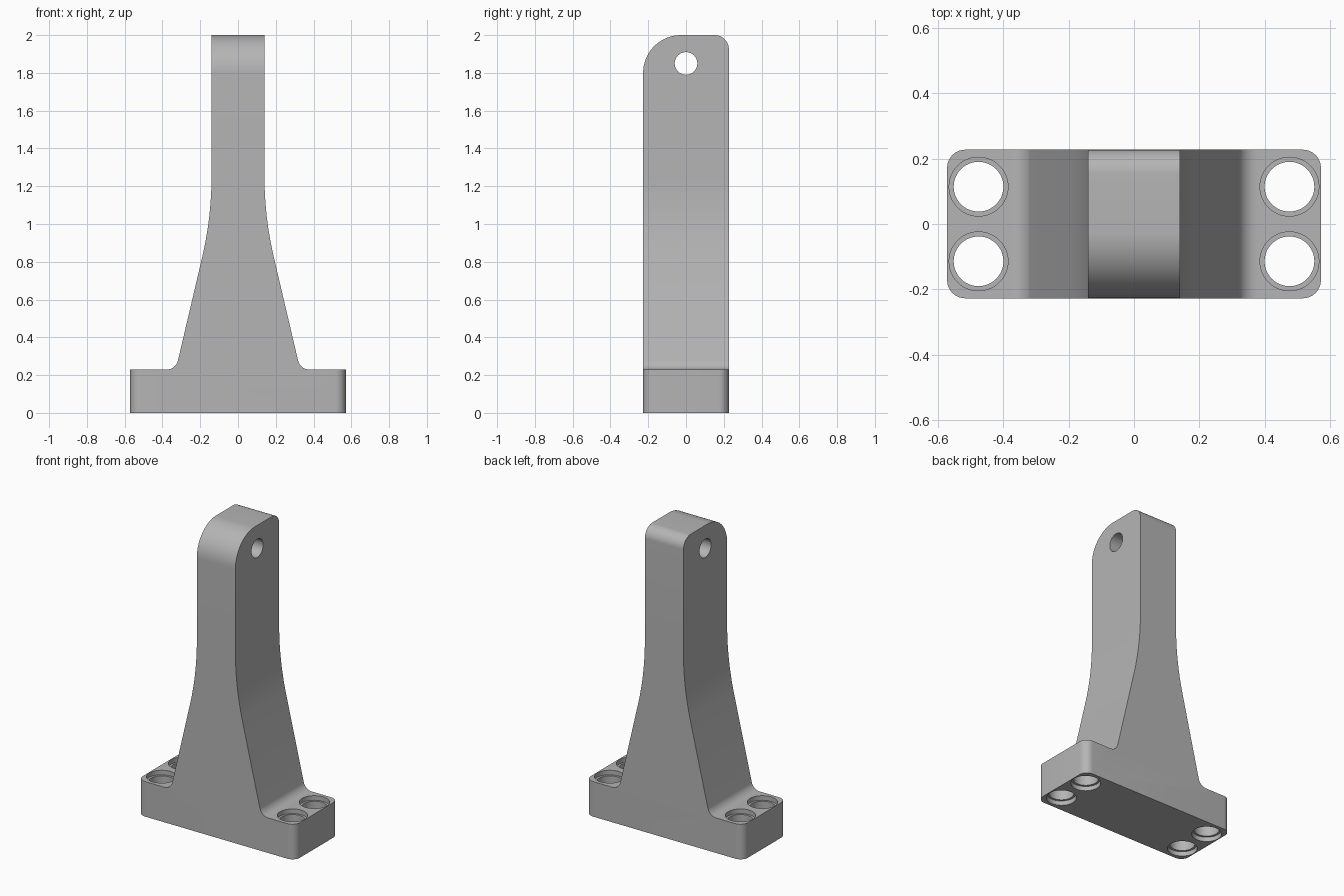
import bpy, bmesh, math
from mathutils import Vector

cube = bpy.data.objects.get("Cube")
if cube:
    bpy.data.objects.remove(cube, do_unlink=True)

HALF_W, HALF_D, BASE_H, TOP = 0.571, 0.227, 0.23, 2.0
NECK, FOOT = 0.14, 0.329          # half widths of the column, top and foot

# One grey for the whole bracket
grey = bpy.data.materials.new("grey metal")
grey.use_nodes = True
colour = (0.46, 0.46, 0.46, 1)
grey.diffuse_color = colour
grey.node_tree.nodes["Principled BSDF"].inputs["Base Color"].default_value = colour


def fillet(before, corner, after, radius, steps):
    """Points of an arc that rounds a corner between two straight lines."""
    p, c, n = (Vector(v) for v in (before, corner, after))
    a, b = (p - c).normalized(), (n - c).normalized()
    half = a.angle(b) / 2
    start = c + a * (radius / math.tan(half))
    centre = c + (a + b).normalized() * (radius / math.sin(half))
    sweep = (start - centre).angle(c + b * (radius / math.tan(half)) - centre)
    if a.x * b.y - a.y * b.x > 0:
        sweep = -sweep
    points = []
    for i in range(steps + 1):
        t, s = sweep * i / steps, start - centre
        points.append((centre.x + s.x * math.cos(t) - s.y * math.sin(t),
                       centre.y + s.x * math.sin(t) + s.y * math.cos(t)))
    return points


# Right half of the front profile, bottom to top, then mirrored
foot, neck = (FOOT, BASE_H), (NECK, 1.036)
half = [(HALF_W, 0), (HALF_W, BASE_H)]
half += fillet((HALF_W, BASE_H), foot, neck, 0.06, 12)
half += fillet(foot, neck, (NECK, TOP), 1.9, 20)
half.append((NECK, TOP))
profile = half + [(-x, z) for x, z in reversed(half)]

bm = bmesh.new()
front = bm.faces.new([bm.verts.new((x, -HALF_D, z)) for x, z in profile])
grown = bmesh.ops.extrude_face_region(bm, geom=[front])["geom"]
bmesh.ops.translate(bm, vec=(0, 2 * HALF_D, 0),
                    verts=[g for g in grown if isinstance(g, bmesh.types.BMVert)])


def round_edges(test, radius, steps):
    edges = [e for e in bm.edges if all(test(v.co) for v in e.verts)
             and abs(e.verts[0].co.y - e.verts[1].co.y) < 0.001]
    bmesh.ops.bevel(bm, geom=edges, offset=radius, offset_type='OFFSET',
                    segments=steps, profile=0.5, affect='EDGES')


# Large front and small back radius at the head, rounded base corners
round_edges(lambda c: c.z > TOP - 0.001 and c.y < 0, 0.2, 20)
round_edges(lambda c: c.z > TOP - 0.001 and c.y > HALF_D - 0.001, 0.075, 12)
for side in (-1, 1):
    round_edges(lambda c: c.x * side > HALF_W - 0.001, 0.055, 10)
bmesh.ops.recalc_face_normals(bm, faces=bm.faces)

mesh = bpy.data.meshes.new("bracket")
bm.to_mesh(mesh)
bm.free()
mesh.materials.append(grey)
bracket = bpy.data.objects.new("bracket", mesh)
bpy.context.collection.objects.link(bracket)


def drill(centre, radius, length, across=False):
    bpy.ops.mesh.primitive_cylinder_add(
        vertices=48, radius=radius, depth=length, location=centre,
        rotation=(0, math.pi / 2 if across else 0, 0))
    cutter = bpy.context.object
    cutter.hide_render = True
    cutter.data.materials.append(grey)
    mod = bracket.modifiers.new("hole", 'BOOLEAN')
    mod.operation, mod.solver, mod.object = 'DIFFERENCE', 'EXACT', cutter
    bpy.context.view_layer.objects.active = bracket
    bpy.ops.object.modifier_apply(modifier=mod.name)
    bpy.data.objects.remove(cutter, do_unlink=True)


# Pin hole through the head
drill((0, 0, 1.85), 0.06, 1, across=True)

# Bolt holes, with a shallow counterbore above and below
for x in (-0.475, 0.475):
    for y in (-0.114, 0.114):
        drill((x, y, BASE_H / 2), 0.076, 0.4)
        for z in (0, BASE_H):
            drill((x, y, z), 0.09, 0.06)

bpy.ops.object.select_all(action='DESELECT')
bracket.select_set(True)
bpy.context.view_layer.objects.active = bracket
bpy.ops.object.shade_smooth_by_angle(angle=math.radians(30))
